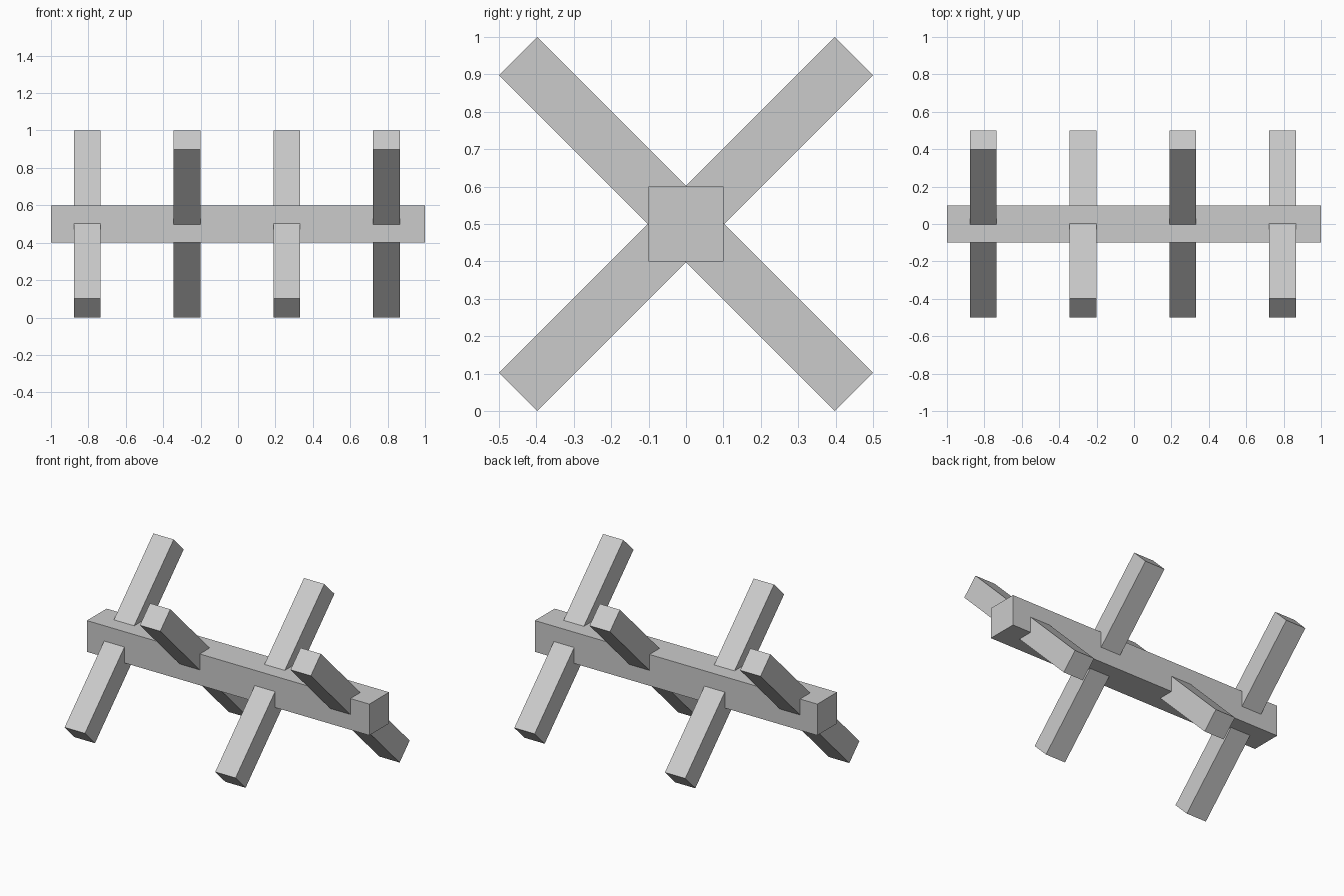
import bpy
from math import radians

if "Cube" in bpy.data.objects:
    bpy.data.objects.remove(bpy.data.objects["Cube"])


def box(name, location, size, tilt=0):
    bpy.ops.mesh.primitive_cube_add(size=1, location=location)
    ob = bpy.context.object
    ob.name = name
    ob.scale = size
    bpy.ops.object.transform_apply(location=False, rotation=False, scale=True)
    ob.rotation_euler.x = radians(tilt)
    return ob


# Horizontal square beam
box("beam", (0, 0, 0.5), (2, 0.2, 0.2))

# Crossing stakes, leaning alternately back and forward
for i in range(4):
    x = -0.806 + i * 0.5333
    box(f"stake_{i + 1}", (x, 0, 0.5), (0.144, 1.27, 0.144), 45 if i % 2 == 0 else -45)
